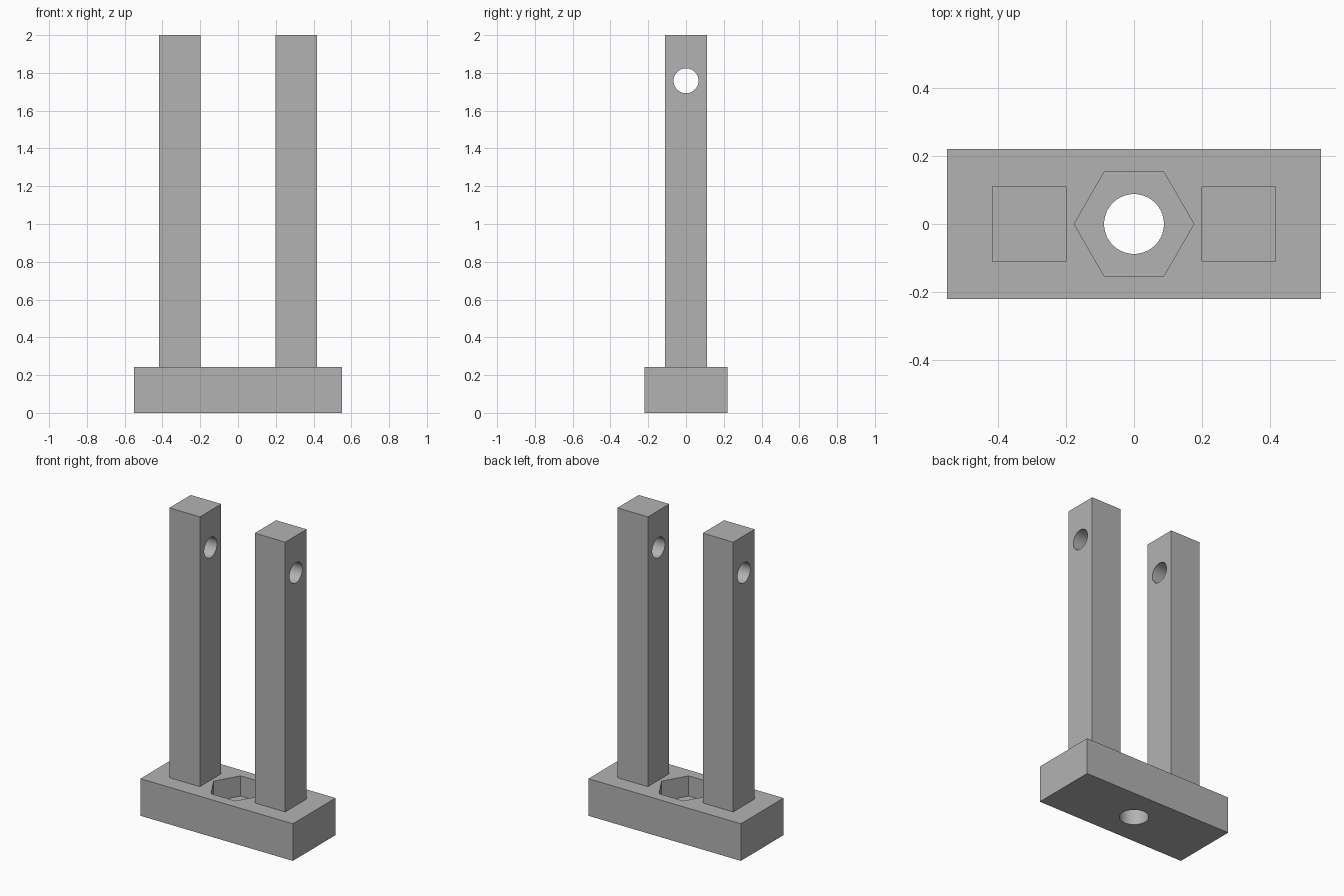
import bpy
import math

cube = bpy.data.objects.get("Cube")
if cube:
    bpy.data.objects.remove(cube, do_unlink=True)

U = 2 / 91                      # one design unit
BASE_H, POST_H, POST_W = 11 * U, 80 * U, 10 * U

grey = bpy.data.materials.new("plain grey")
grey.use_nodes = True
colour = (0.45, 0.45, 0.45, 1)
grey.diffuse_color = colour
grey.node_tree.nodes["Principled BSDF"].inputs["Base Color"].default_value = colour


def box(name, size, centre):
    bpy.ops.mesh.primitive_cube_add(size=1, location=centre)
    ob = bpy.context.object
    ob.name = name
    ob.scale = size
    bpy.ops.object.transform_apply(location=False, rotation=False, scale=True)
    ob.data.materials.append(grey)
    return ob


def cut(ob, sides, radius, depth, centre, rotation):
    """Subtract a prism from the part, then discard the cutter."""
    bpy.ops.mesh.primitive_cylinder_add(vertices=sides, radius=radius, depth=depth,
                                        location=centre, rotation=rotation)
    cutter = bpy.context.object
    cutter.hide_render = True
    cutter.data.materials.append(grey)
    mod = ob.modifiers.new("hole", "BOOLEAN")
    mod.operation, mod.solver, mod.object = "DIFFERENCE", "EXACT", cutter
    bpy.ops.object.select_all(action="DESELECT")
    ob.select_set(True)
    bpy.context.view_layer.objects.active = ob
    bpy.ops.object.modifier_apply(modifier=mod.name)
    bpy.data.objects.remove(cutter, do_unlink=True)
    bpy.ops.object.shade_smooth_by_angle(angle=math.radians(30))


# Base block with a bolt hole and a hexagonal nut pocket
base = box("base", (50 * U, 20 * U, BASE_H), (0, 0, BASE_H / 2))
cut(base, 64, 4 * U, 1, (0, 0, 0), (0, 0, 0))
pocket = 6 * U
cut(base, 6, 8 * U, 2 * pocket, (0, 0, BASE_H), (0, 0, math.radians(30)))

# Two upright posts, each with a cross hole for an axle
for name, side in (("left_post", 1), ("right_post", -1)):
    x = side * 14 * U
    post = box(name, (POST_W, POST_W, POST_H), (x, 0, BASE_H + POST_H / 2))
    cut(post, 64, 3 * U, 1, (x, 0, 80 * U), (0, math.radians(90), 0))
